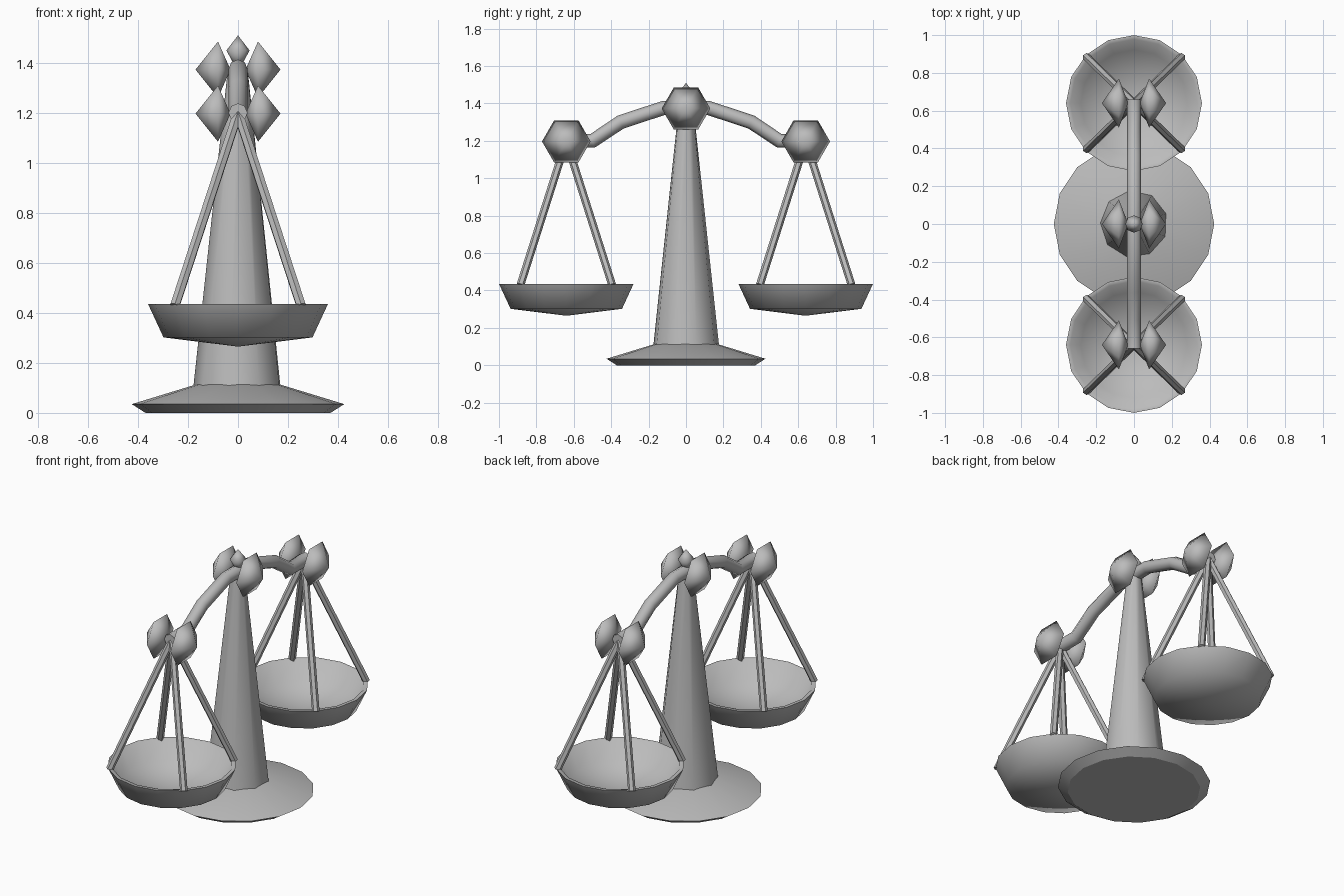
import bpy, bmesh, math
from mathutils import Vector, Matrix

cube = bpy.data.objects.get("Cube")
if cube:
    bpy.data.objects.remove(cube)

metal = bpy.data.materials.new("grey_metal")
metal.use_nodes = True
GREY = (0.5, 0.5, 0.5, 1)
metal.diffuse_color = GREY
metal.node_tree.nodes["Principled BSDF"].inputs["Base Color"].default_value = GREY


def finish(bm, name, angle):
    """Turn a bmesh into a smooth-shaded object with sharp creases."""
    bmesh.ops.recalc_face_normals(bm, faces=bm.faces)
    mesh = bpy.data.meshes.new(name)
    bm.to_mesh(mesh)
    bm.free()
    mesh.materials.append(metal)
    obj = bpy.data.objects.new(name, mesh)
    bpy.context.collection.objects.link(obj)
    bpy.ops.object.select_all(action='DESELECT')
    obj.select_set(True)
    bpy.context.view_layer.objects.active = obj
    bpy.ops.object.shade_smooth_by_angle(angle=math.radians(angle))
    return obj


def skin(bm, rings):
    """Bridge rings of equal length; single points become fans."""
    for a, b in zip(rings, rings[1:]):
        n = max(len(a), len(b))
        for i in range(n):
            j = (i + 1) % n
            quad = [a[i % len(a)], a[j % len(a)], b[j % len(b)], b[i % len(b)]]
            bm.faces.new(list(dict.fromkeys(quad)))


def lathe(name, profile, sides, at=(0, 0, 0), turn=0, angle=40, axis='Z'):
    """Revolve (radius, height) pairs around an axis."""
    bm = bmesh.new()
    rings = []
    for r, z in profile:
        count = sides if r > 0 else 1
        steps = [math.radians(turn) + math.tau * i / sides for i in range(count)]
        rings.append([bm.verts.new((r * math.cos(t), r * math.sin(t), z)) for t in steps])
    skin(bm, rings)
    spin = Matrix.Rotation(math.pi / 2, 4, 'Y') if axis == 'X' else Matrix()
    bm.transform(Matrix.Translation(at) @ spin)
    return finish(bm, name, angle)


def tube(name, path, radius, sides):
    """Sweep a round section along a list of points, with closed ends."""
    bm = bmesh.new()
    pts = [Vector(p) for p in path]
    rings = []
    for i, p in enumerate(pts):
        direction = (pts[min(i + 1, len(pts) - 1)] - pts[max(i - 1, 0)]).normalized()
        u = direction.cross(Vector((1, 0, 0))).normalized()
        v = direction.cross(u)
        steps = [math.tau * k / sides for k in range(sides)]
        rings.append([bm.verts.new(p + radius * (u * math.cos(t) + v * math.sin(t))) for t in steps])
    skin(bm, rings)
    bm.faces.new(rings[0])
    bm.faces.new(rings[-1])
    return finish(bm, name, 50)


# Foot, tapered column and top knob
lathe("base", [(0, 0), (0.37, 0), (0.425, 0.035), (0.17, 0.113), (0, 0.113)], 16, angle=30)
lathe("column", [(0, 0.08), (0.178, 0.11), (0.04, 1.38), (0, 1.38)], 9, turn=18, angle=60)
lathe("top_knob", [(0, 1.36), (0.046, 1.45), (0, 1.51)], 8, angle=180)

# Curved beam
half = [(0.66, 1.2), (0.5, 1.2), (0.35, 1.3), (0.12, 1.376)]
beam = [(0, -y, z) for y, z in half] + [(0, y, z) for y, z in reversed(half)]
tube("beam", beam, 0.038, 8)

# Pairs of faceted bosses at the pivot and both beam ends
boss = [(0, -0.05), (0.13, 0), (0, 0.09)]
for place, y, z in (("front", -0.64, 1.197), ("middle", 0, 1.373), ("back", 0.64, 1.197)):
    for side, s in (("left", 1), ("right", -1)):
        lathe(f"{place}_{side}_boss", [(r, s * h) for r, h in boss], 6,
              at=(s * 0.08, y, z), turn=90, angle=180, axis='X')

# Hanging pans with four rods each
pan = [(0, 0.265), (0.298, 0.302), (0.36, 0.436), (0.338, 0.436),
       (0.282, 0.32), (0, 0.285)]
for place, y in (("front", -0.64), ("back", 0.64)):
    lathe(f"{place}_pan", pan, 16, at=(0, y, 0), angle=65)
    for side, sx in (("left", 1), ("right", -1)):
        for depth, sy in (("outer", 1), ("inner", -1)):
            tube(f"{place}_{side}_{depth}_rod",
                 [(0, y, 1.2), (sx * 0.252, y + sy * math.copysign(0.245, y), 0.43)], 0.021, 6)
